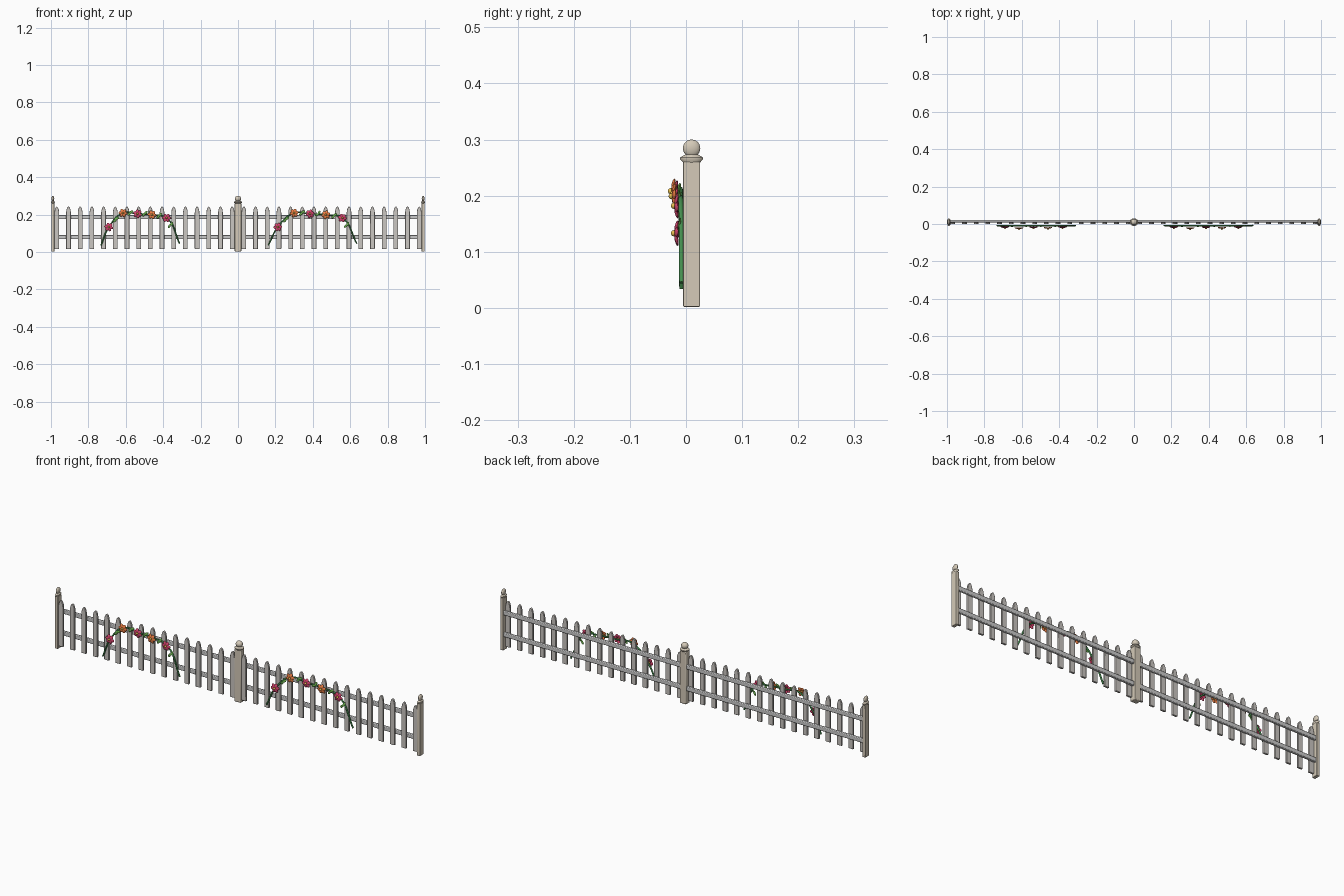
import bpy, bmesh, math, random
from mathutils import Matrix, Vector

if "Cube" in bpy.data.objects:
    bpy.data.objects.remove(bpy.data.objects["Cube"])

random.seed(4)


def material(name, rgb):
    m = bpy.data.materials.new(name)
    m.diffuse_color = (*rgb, 1)
    m.use_nodes = True
    m.node_tree.nodes["Principled BSDF"].inputs["Base Color"].default_value = m.diffuse_color
    return m


BEIGE = material("post_paint", (0.66, 0.59, 0.48))
GREY = material("picket_paint", (0.60, 0.57, 0.54))
RAIL = material("rail_paint", (0.55, 0.54, 0.54))
STEM = material("stem_green", (0.06, 0.28, 0.08))
LEAF = material("leaf_green", (0.16, 0.48, 0.08))
CRIMSON = material("petal_crimson", (0.70, 0.06, 0.16))
ORANGE = material("petal_orange", (0.88, 0.22, 0.06))
YELLOW = material("flower_center", (0.80, 0.52, 0.08))


def finish(name, bm, mat, bevel=0, smooth=True):
    bmesh.ops.recalc_face_normals(bm, faces=bm.faces)
    me = bpy.data.meshes.new(name)
    bm.to_mesh(me)
    bm.free()
    me.materials.append(mat)
    ob = bpy.data.objects.new(name, me)
    bpy.context.collection.objects.link(ob)
    if bevel:
        mod = ob.modifiers.new("bevel", 'BEVEL')
        mod.width, mod.segments, mod.limit_method = bevel, 2, 'ANGLE'
    if smooth:
        bpy.ops.object.select_all(action='DESELECT')
        ob.select_set(True)
        bpy.context.view_layer.objects.active = ob
        bpy.ops.object.shade_smooth_by_angle(angle=math.radians(40))
    return ob


def box(name, center, size, mat, bevel):
    bm = bmesh.new()
    bmesh.ops.create_cube(bm, size=1, matrix=Matrix.Translation(center) @ Matrix.Diagonal((*size, 1)))
    return finish(name, bm, mat, bevel)


def ellipsoid(bm, matrix, scale, u=12, v=8):
    bmesh.ops.create_uvsphere(bm, u_segments=u, v_segments=v, radius=1,
                              matrix=matrix @ Matrix.Diagonal((*scale, 1)))


# Posts with flared collar and ball finial; the end posts are half as wide
def post(name, x, sx):
    box(name, (x, 0.01, 0.131), (0.032 * sx, 0.03, 0.258), BEIGE, 0.003 * sx)
    bm = bmesh.new()
    profile = [(0, 0.257), (0.015, 0.259), (0.0205, 0.265), (0.0205, 0.268), (0.012, 0.273), (0, 0.274)]
    rings = []
    for r, z in profile:
        rings.append([bm.verts.new((x + sx * r * math.cos(a * math.tau / 24),
                                    0.01 + r * math.sin(a * math.tau / 24), z)) for a in range(24)])
    for a, b in zip(rings, rings[1:]):
        for i in range(24):
            bm.faces.new((a[i], a[(i + 1) % 24], b[(i + 1) % 24], b[i]))
    bmesh.ops.remove_doubles(bm, verts=bm.verts, dist=1e-5)
    ellipsoid(bm, Matrix.Translation((x, 0.01, 0.2845)), (0.0155 * sx, 0.0155, 0.0155), 20, 12)
    finish(name + "_finial", bm, BEIGE)


post("left_post", -0.99, 0.5)
post("middle_post", 0, 1.1)
post("right_post", 0.99, 0.5)

# Horizontal rails behind the pickets
for side in (-1, 1):
    for label, z in (("lower", 0.079), ("upper", 0.186)):
        box(f"{label}_rail", (side * 0.5, 0.0155, z), (0.985, 0.013, 0.021), RAIL, 0.003)

# Pickets with pointed, rounded tops
half = [(0.0125, 0.016), (0.0125, 0.212), (0.0105, 0.226), (0.0065, 0.237), (0.0025, 0.242)]
outline = half + [(-x, z) for x, z in reversed(half)]
for side in (-1, 1):
    for i in range(16):
        cx = side * (0.03125 + 0.0625 * i)
        bm = bmesh.new()
        f = bm.faces.new([bm.verts.new((cx + x, -0.001, z)) for x, z in outline])
        ext = bmesh.ops.extrude_face_region(bm, geom=[f])
        bmesh.ops.translate(bm, vec=(0, 0.010, 0),
                            verts=[v for v in ext['geom'] if isinstance(v, bmesh.types.BMVert)])
        finish("picket", bm, GREY, 0.0015)


# Flower facing the front
def flower(p, r, mat):
    base = Matrix.Translation(p) @ Matrix.Rotation(random.uniform(0, 1), 4, 'Y')
    bm = bmesh.new()
    for k in range(6):
        m = base @ Matrix.Rotation(k * math.tau / 6, 4, 'Y') @ Matrix.Translation((r * 0.58, 0, 0)) \
            @ Matrix.Rotation(0.25, 4, 'Z')
        ellipsoid(bm, m, (r * 0.45, 0.003, r * 0.36))
    finish("flower_petals", bm, mat)
    bm = bmesh.new()
    ellipsoid(bm, Matrix.Translation(p + Vector((0, -0.0045, 0))), (0.0055,) * 3)
    finish("flower_center", bm, YELLOW)


# Climbing vine: curved stem, flowers on it, leaves between them
def vine(xs):
    zs = (0.035, 0.133, 0.208, 0.204, 0.199, 0.182, 0.045)
    ys = (-0.008, -0.009, -0.010, -0.009, -0.009, -0.009, -0.008)
    pts = [Vector(p) for p in zip(xs, ys, zs)]
    cu = bpy.data.curves.new("vine_stem", 'CURVE')
    cu.dimensions, cu.bevel_depth, cu.bevel_resolution = '3D', 0.004, 2
    cu.use_fill_caps = True
    sp = cu.splines.new('BEZIER')
    sp.bezier_points.add(len(pts) - 1)
    for b, p in zip(sp.bezier_points, pts):
        b.co, b.handle_left_type, b.handle_right_type = p, 'AUTO', 'AUTO'
    cu.materials.append(STEM)
    bpy.context.collection.objects.link(bpy.data.objects.new("vine_stem", cu))
    depth = (-0.017, -0.0225, -0.018, -0.021, -0.017)
    for i, p in enumerate(pts[1:6]):
        flower(Vector((p.x, depth[i], p.z)), 0.023, ORANGE if i % 2 else CRIMSON)
    bm = bmesh.new()
    for i in range(1, 6):
        mid = (pts[i] + pts[i + 1]) / 2 if i < 5 else pts[5].lerp(pts[6], 0.3)
        for s in (-1, 1):
            m = Matrix.Translation(mid + Vector((s * 0.006, -0.003, s * 0.006 + 0.003))) \
                @ Matrix.Rotation(random.uniform(-1.2, -0.3), 4, 'Y') @ Matrix.Rotation(s * 0.2, 4, 'Z')
            ellipsoid(bm, m, (0.012, 0.002, 0.006), 10, 6)
    finish("vine_leaves", bm, LEAF)


vine((-0.733, -0.69, -0.615, -0.537, -0.46, -0.382, -0.312))
vine((0.162, 0.213, 0.300, 0.385, 0.470, 0.558, 0.635))
